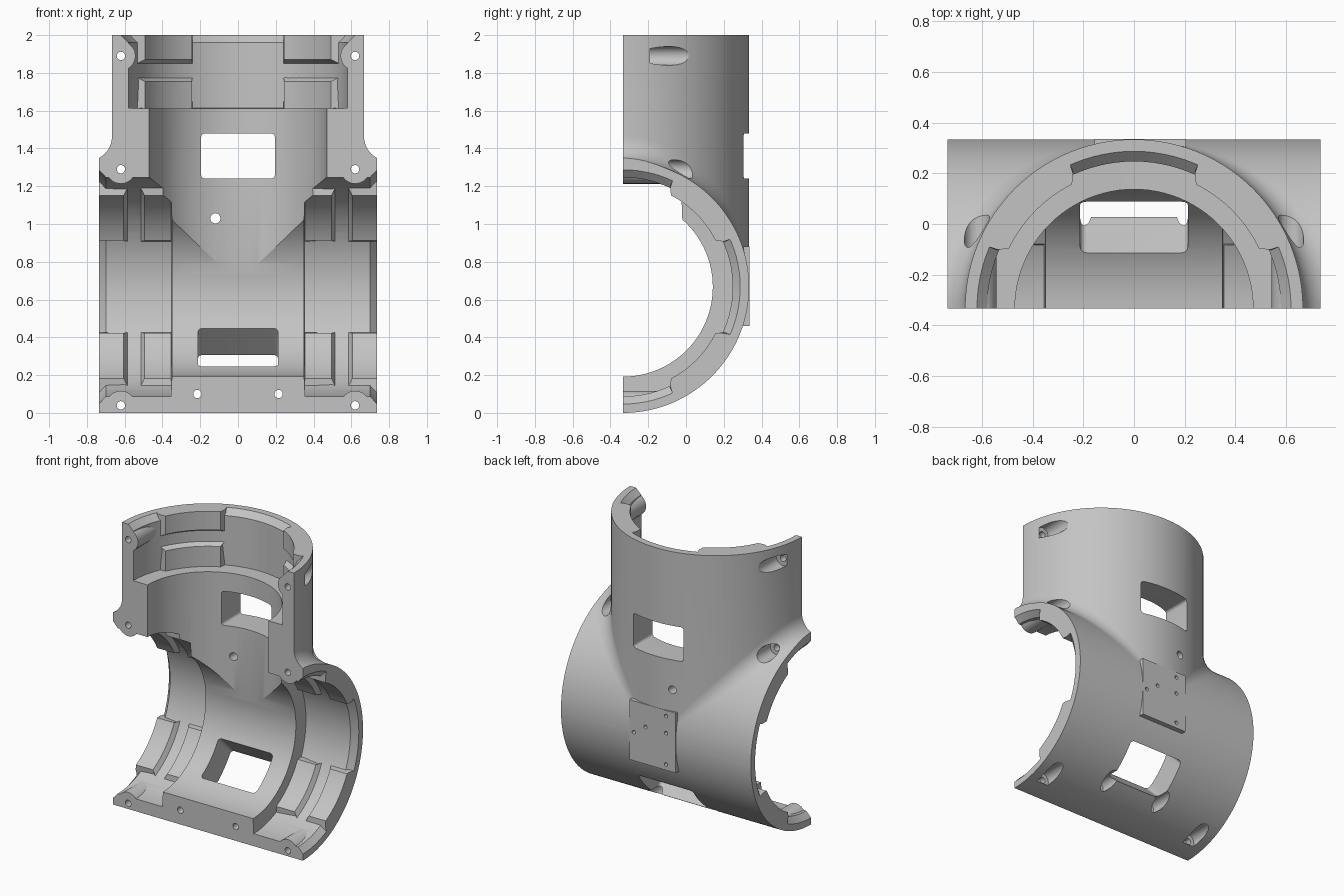
import bpy, bmesh
from math import sin, cos, pi, radians, sqrt
from mathutils import Vector, Matrix

if "Cube" in bpy.data.objects:
    bpy.data.objects.remove(bpy.data.objects["Cube"], do_unlink=True)

FRONT, ZC, R, BORE, STEP = -0.333, 0.667, 0.667, 0.475, 0.58
HALF_LEN, TOP, FILLET, SEG = 0.737, 2.0, 0.13, 96

grey = bpy.data.materials.new("plain grey")
grey.use_nodes = True
grey.diffuse_color = (0.55, 0.55, 0.55, 1)
grey.node_tree.nodes["Principled BSDF"].inputs["Base Color"].default_value = (0.55, 0.55, 0.55, 1)


def finish(bm, name):
    bmesh.ops.recalc_face_normals(bm, faces=bm.faces)
    if bm.calc_volume(signed=True) < 0:
        bmesh.ops.reverse_faces(bm, faces=bm.faces)
    mesh = bpy.data.meshes.new(name)
    bm.to_mesh(mesh)
    bm.free()
    mesh.materials.append(grey)
    ob = bpy.data.objects.new(name, mesh)
    bpy.context.collection.objects.link(ob)
    return ob


def loft(name, rings):
    """Skin a list of closed rings and cap both ends."""
    bm = bmesh.new()
    rows = [[bm.verts.new(p) for p in ring] for ring in rings]
    n = len(rows[0])
    for a, b in zip(rows, rows[1:]):
        for i in range(n):
            j = (i + 1) % n
            bm.faces.new((a[i], a[j], b[j], b[i]))
    bm.faces.new(rows[0])
    bm.faces.new(rows[-1])
    return finish(bm, name)


def place(axis, r, t, a):
    """Cylindrical coordinates about the vertical or the cross pipe."""
    if axis == "Z":
        return (r * sin(t), FRONT + r * cos(t), a)
    return (a, FRONT + r * cos(t), ZC + r * sin(t))


def lathe(name, axis, profile):
    return loft(name, [[place(axis, r, 2 * pi * i / SEG, a) for i in range(SEG)]
                       for r, a in profile])


def rod(name, x, z, r, y0, y1):
    return loft(name, [[(x + r * cos(2 * pi * i / 32), y, z + r * sin(2 * pi * i / 32))
                        for i in range(32)] for y in (y0, y1)])


def block(name, size, loc, tilt=0, corner=0):
    bm = bmesh.new()
    bmesh.ops.create_cube(bm, size=1)
    bmesh.ops.scale(bm, vec=size, verts=bm.verts)
    if corner:
        edges = [e for e in bm.edges
                 if abs(e.verts[0].co.y - e.verts[1].co.y) > size[1] / 2]
        bmesh.ops.bevel(bm, geom=edges, offset=corner, segments=5,
                        profile=0.5, affect='EDGES')
    bm.transform(Matrix.Translation(loc) @ Matrix.Rotation(tilt, 4, 'X'))
    return finish(bm, name)


def measure(mesh):
    """Signed volume, and whether the mesh is closed."""
    bm = bmesh.new()
    bm.from_mesh(mesh)
    result = bm.calc_volume(signed=True), all(e.is_manifold for e in bm.edges)
    bm.free()
    return result


def combine(base, tool, op):
    """Boolean that keeps the first closed result of plausible volume."""
    before, size = measure(base.data)[0], measure(tool.data)[0]
    mod = base.modifiers.new(op, 'BOOLEAN')
    mod.operation, mod.object = op, tool
    sign = 1 if op == 'UNION' else -1
    for attempt in range(6):
        mod.solver = ('MANIFOLD', 'EXACT')[attempt % 2]
        tool.location = Vector((1, 1.3, 0.7)) * 0.0002 * (attempt // 2)
        graph = bpy.context.evaluated_depsgraph_get()
        graph.update()
        mesh = bpy.data.meshes.new_from_object(base.evaluated_get(graph))
        after, closed = measure(mesh)
        if closed and 1e-9 < sign * (after - before) < size * 1.001:
            break
    base.modifiers.remove(mod)
    base.data = mesh
    bpy.data.objects.remove(tool, do_unlink=True)


def pad(axis, t0, t1, a0, a1, c0, c1):
    """Raised pad inside a socket, with chamfered sides."""
    slope, n, rings = 0.045, 16, []
    for i in range(n + 1):
        f = i / n
        outer = t0 + (t1 - t0) * f
        inner = t0 + slope + (t1 - t0 - 2 * slope) * f
        rings.append([place(axis, 0.70, outer, a0), place(axis, 0.70, outer, a1),
                      place(axis, 0.59, outer, a1), place(axis, 0.547, inner, a1 - c1),
                      place(axis, 0.547, inner, a0 + c0), place(axis, 0.59, outer, a0)])
    return loft("pad", rings)


def tee_ring(t):
    """Outline of the blended tee, at angle t round both pipes."""
    rr, h, y, reach = R + FILLET, R * cos(t), FRONT + R * sin(t), 0.85
    c = Vector((rr * cos(t), FRONT + rr * sin(t), ZC + rr * cos(t)))
    a = Vector((-cos(t), -sin(t), 0))
    b = Vector((0, -sin(t), -cos(t)))
    right = [Vector((reach, y, ZC - h)), Vector((reach, y, ZC + h))]
    right += [c + FILLET * b.slerp(a, i / 10) for i in range(11)]
    right.append(Vector((h, y, TOP)))
    return right + [Vector((-p.x, p.y, p.z)) for p in reversed(right)]


# Outer body: half of two crossing pipes with a rolling blend, ends trimmed
body = loft("pipe_tee_half", [tee_ring(radians(88.5 * k / 48)) for k in range(49)])
for s in (-1, 1):
    combine(body, block("trim", (1, 2, 4), (s * (HALF_LEN + 0.5), 0, 1)), 'DIFFERENCE')

# Cross pipe cavity with a stepped socket at each end
half = [(BORE, 0.35), (STEP, 0.355), (STEP, 0.70), (0.62, HALF_LEN), (0.62, 0.777)]
cross = lathe("cross_cavity", "X", [(r, -a) for r, a in reversed(half)] + half)
for s in (-1, 1):
    for t in (-1, 1):
        angles = sorted((t * radians(24), t * radians(65)))
        for a0, a1, c0, c1 in ((0.34, 0.52, 0, 0.025), (0.58, 0.8, 0.025, 0)):
            if s > 0:
                combine(cross, pad("X", *angles, a0, a1, c0, c1), 'DIFFERENCE')
            else:
                combine(cross, pad("X", *angles, -a1, -a0, c1, c0), 'DIFFERENCE')
    for z in (0.04, 1.29):
        combine(cross, rod("boss", s * 0.62, z, 0.077, -0.4, -0.1), 'DIFFERENCE')

# Upright cavity with one stepped socket at the top
upright = lathe("upright_cavity", "Z", [(BORE - 0.005, ZC), (BORE - 0.005, 1.612),
                                        (STEP, 1.613), (STEP, 1.96), (0.62, TOP),
                                        (0.62, TOP + 0.04)])
for s in (-1, 1):
    angles = sorted((s * radians(24), s * radians(67)))
    for a0, a1, c0, c1 in ((1.60, 1.78, 0, 0.025), (1.845, 2.06, 0.025, 0)):
        combine(upright, pad("Z", *angles, a0, a1, c0, c1), 'DIFFERENCE')
    combine(upright, rod("boss", s * 0.62, 1.89, 0.077, -0.4, -0.1), 'DIFFERENCE')

combine(body, cross, 'DIFFERENCE')
combine(body, upright, 'DIFFERENCE')

# Flat mounting plate on the back with small pilot holes
combine(body, block("plate", (0.36, 0.055, 0.42), (0.025, 0.308, 0.67)), 'UNION')
for x, z in ((-0.08, 0.84), (0.08, 0.72), (0.17, 0.66), (-0.08, 0.72), (-0.08, 0.50)):
    combine(body, rod("pilot", x, z, 0.013, 0.29, 0.4), 'DIFFERENCE')

# Windows and the sensor hole
combine(body, block("window", (0.39, 0.5, 0.24), (0, 0.3, 1.36), 0, 0.02), 'DIFFERENCE')
combine(body, block("low_window", (0.425, 0.4, 0.285),
                    (0, FRONT + 0.6 * sqrt(0.5), ZC - 0.6 * sqrt(0.5)),
                    -pi / 4, 0.025), 'DIFFERENCE')
combine(body, rod("sensor_hole", -0.12, 1.03, 0.027, -0.1, 0.5), 'DIFFERENCE')

# Screw holes with counterbores opening to the outside
for s in (-1, 1):
    for x, z, r, seat in ((0.62, 1.89, 0.05, -0.19), (0.62, 1.29, 0.05, -0.12),
                          (0.62, 0.04, 0.05, -0.19), (0.215, 0.10, 0.045, -0.11)):
        combine(body, rod("screw_hole", s * x, z, 0.022, -0.5, seat + 0.02), 'DIFFERENCE')
        combine(body, rod("counterbore", s * x, z, r, seat, 0.36), 'DIFFERENCE')

# Smooth curved walls, crisp edges
bpy.ops.object.select_all(action='DESELECT')
body.select_set(True)
bpy.context.view_layer.objects.active = body
bpy.ops.object.shade_smooth_by_angle(angle=radians(20))
